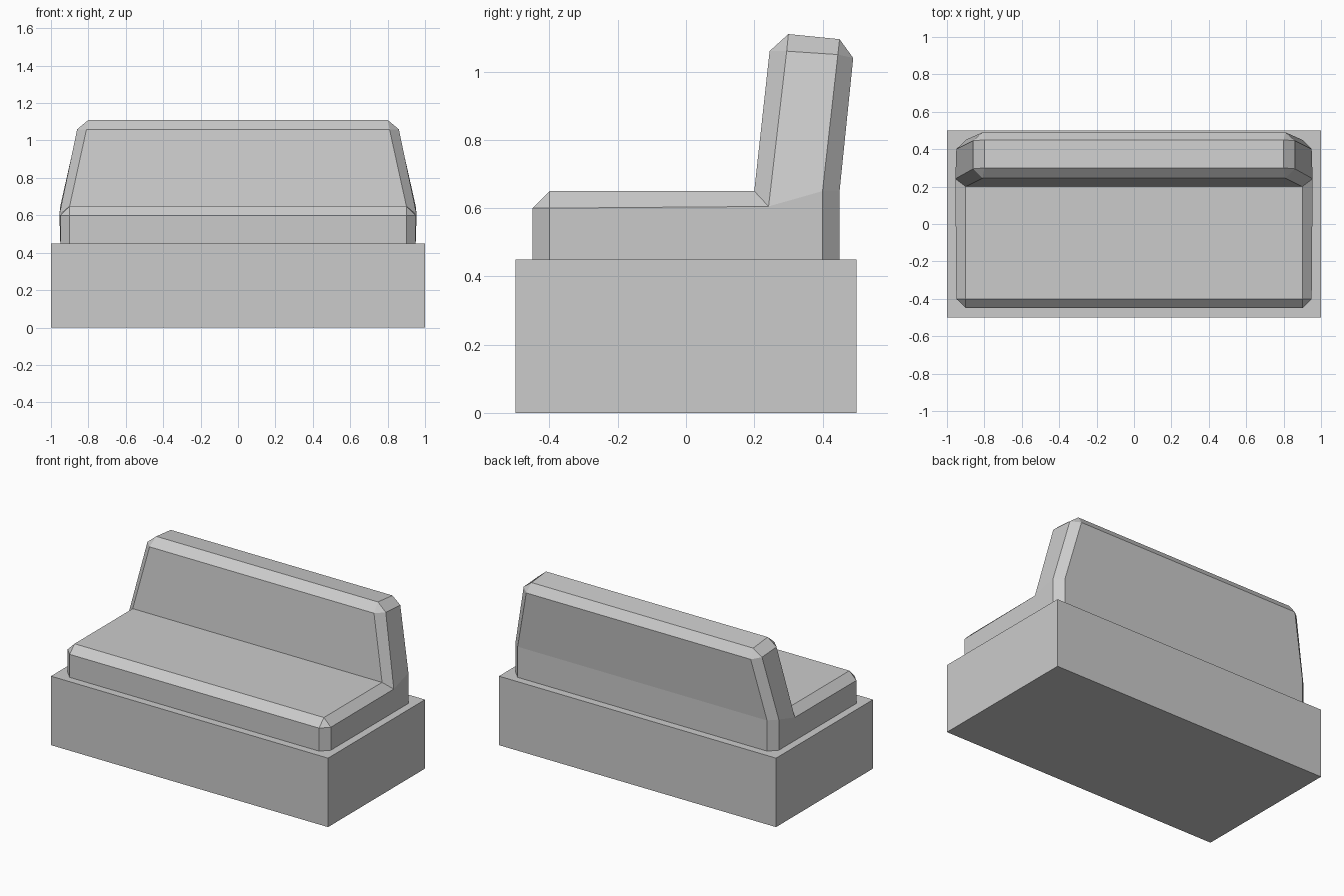
import bpy
import bmesh

default = bpy.data.objects.get("Cube")
if default:
    bpy.data.objects.remove(default, do_unlink=True)

grey = bpy.data.materials.new("light_grey")
grey.use_nodes = True
colour = (0.6, 0.6, 0.6, 1)
grey.diffuse_color = colour
grey.node_tree.nodes["Principled BSDF"].inputs["Base Color"].default_value = colour


def add_object(name, bm):
    bmesh.ops.recalc_face_normals(bm, faces=bm.faces[:])
    mesh = bpy.data.meshes.new(name)
    bm.to_mesh(mesh)
    bm.free()
    mesh.materials.append(grey)
    obj = bpy.data.objects.new(name, mesh)
    bpy.context.collection.objects.link(obj)
    return obj


# Base: plain rectangular plinth
bm = bmesh.new()
bmesh.ops.create_cube(bm, size=1)
bmesh.ops.scale(bm, vec=(2, 1, 0.45), verts=bm.verts[:])
bmesh.ops.translate(bm, vec=(0, 0, 0.225), verts=bm.verts[:])
add_object("base", bm)

# Padded seat and leaning back: rim follows the wide panels from front to rear,
# flank follows the side panels, and chamfers join the two
rim = [(0.9, -0.45, 0.45), (0.9, -0.45, 0.6), (0.9, -0.4, 0.65),
       (0.9, 0.2, 0.65), (0.81, 0.245, 1.06), (0.8, 0.3, 1.11),
       (0.8, 0.45, 1.095), (0.81, 0.49, 1.04), (0.9, 0.45, 0.65),
       (0.9, 0.45, 0.45)]
flank = [(0.95, -0.4, 0.45), (0.95, -0.4, 0.6), (0.955, 0.242, 0.605),
         (0.86, 0.295, 1.06), (0.86, 0.445, 1.05), (0.95, 0.4, 0.65),
         (0.95, 0.4, 0.45)]
# Flank point beside each rim point
beside = [0, 1, 1, 2, 3, 3, 4, 4, 5, 6]

bm = bmesh.new()


def side_points(points, sign):
    return [bm.verts.new((sign * x, y, z)) for x, y, z in points]


rims = [side_points(rim, s) for s in (1, -1)]
flanks = [side_points(flank, s) for s in (1, -1)]

# Wide panels between left and right, with the underside closing the loop
left, right = rims
for i in range(len(rim) - 1):
    bm.faces.new((left[i], left[i + 1], right[i + 1], right[i]))
bm.faces.new((left[0], flanks[0][0], flanks[0][-1], left[-1],
              right[-1], flanks[1][-1], flanks[1][0], right[0]))

# Chamfers and side panels on both sides
for r, f in zip(rims, flanks):
    for i in range(len(rim) - 1):
        a, b = f[beside[i]], f[beside[i + 1]]
        corners = [r[i], r[i + 1], b] + ([a] if a != b else [])
        bm.faces.new(corners)
    bm.faces.new((f[0], f[1], f[2], f[5], f[6]))
    bm.faces.new(f[2:6])

add_object("seat_and_backrest", bm)
